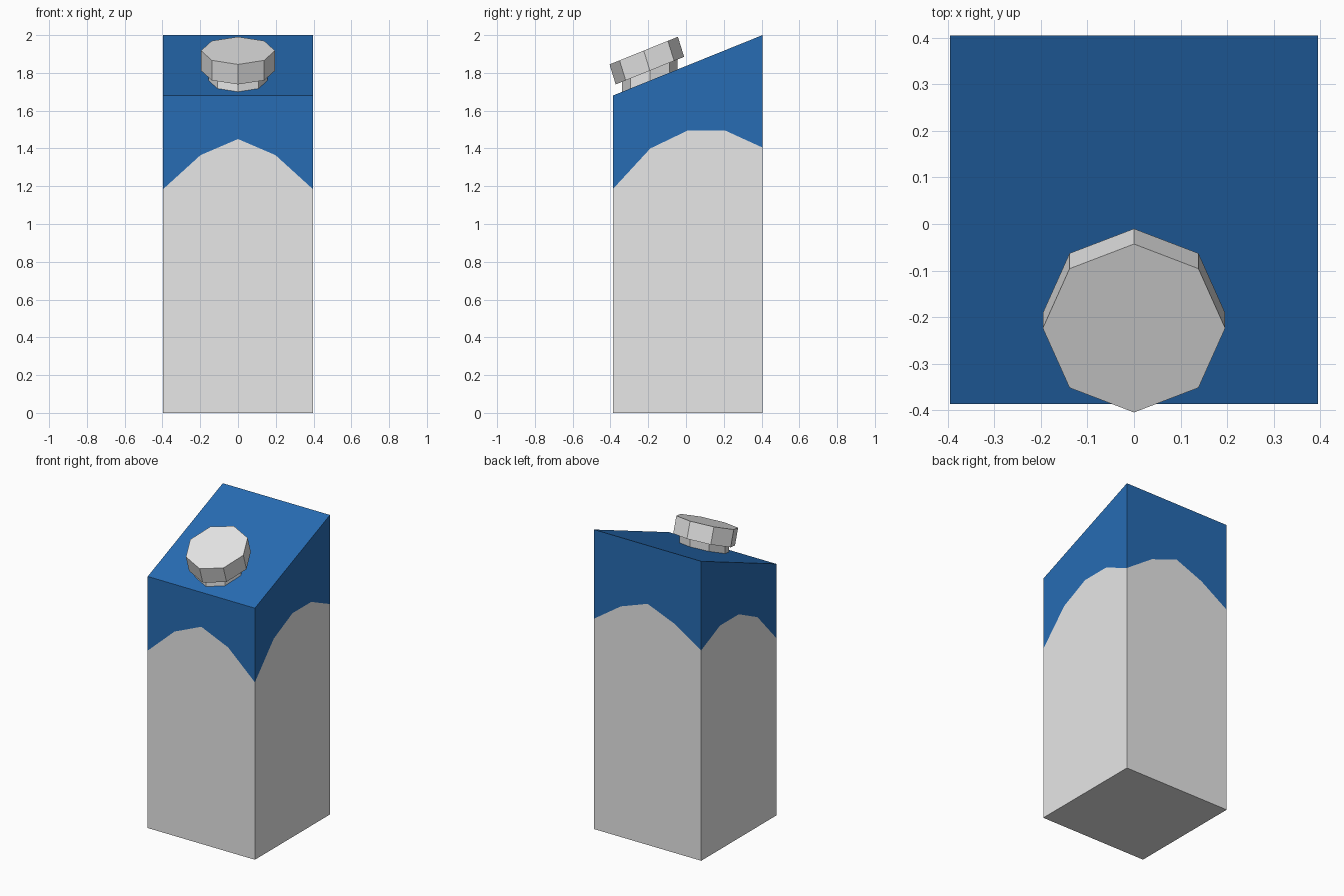
import bpy, bmesh, math
from mathutils import Matrix, Vector

if "Cube" in bpy.data.objects:
    bpy.data.objects.remove(bpy.data.objects["Cube"])


def material(name, rgb):
    m = bpy.data.materials.new(name)
    m.diffuse_color = (*rgb, 1)
    m.use_nodes = True
    m.node_tree.nodes["Principled BSDF"].inputs["Base Color"].default_value = m.diffuse_color
    return m


grey = material("light grey", (0.8, 0.8, 0.8))
blue = material("carton blue", (0.02, 0.15, 0.455))


def make_object(name, bm, mats):
    bmesh.ops.recalc_face_normals(bm, faces=bm.faces[:])
    mesh = bpy.data.meshes.new(name)
    bm.to_mesh(mesh)
    bm.free()
    for m in mats:
        mesh.materials.append(m)
    ob = bpy.data.objects.new(name, mesh)
    bpy.context.collection.objects.link(ob)
    return ob


# Carton: outline with four columns per side, split by the wavy colour border
W, Y0, Y1 = 0.396, -0.387, 0.405
SLOPE = (2.0 - 1.68) / (Y1 - Y0)


def roof(y):
    return 1.68 + SLOPE * (y - Y0)


corners = [(-W, Y0), (W, Y0), (W, Y1), (-W, Y1)]
waves = [
    (1.185, 1.365, 1.45, 1.365),   # front
    (1.185, 1.40, 1.495, 1.495),   # right
    (1.405, 1.54, 1.61, 1.53),     # back
    (1.405, 1.495, 1.495, 1.40),   # left
]
bm = bmesh.new()
low, mid, top = [], [], []
for side in range(4):
    a, b = Vector(corners[side]), Vector(corners[(side + 1) % 4])
    for i, wave_z in enumerate(waves[side]):
        x, y = a.lerp(b, i / 4)
        low.append(bm.verts.new((x, y, 0)))
        mid.append(bm.verts.new((x, y, wave_z)))
        top.append(bm.verts.new((x, y, roof(y))))
n = len(low)
for i in range(n):
    j = (i + 1) % n
    bm.faces.new((low[i], low[j], mid[j], mid[i])).material_index = 0
    bm.faces.new((mid[i], mid[j], top[j], top[i])).material_index = 1
bm.faces.new(low[::-1]).material_index = 0
bm.faces.new(top).material_index = 1
make_object("carton", bm, [grey, blue])


# Spout parts: eight-sided prisms, sheared to follow the sloping roof
def slanted_prism(name, base, radius_x, radius_y, axis):
    bm = bmesh.new()
    bmesh.ops.create_cone(bm, cap_ends=True, segments=8,
                          radius1=1, radius2=1, depth=1)
    bmesh.ops.translate(bm, verts=bm.verts[:], vec=(0, 0, 0.5))
    bmesh.ops.transform(bm, verts=bm.verts[:], matrix=Matrix((
        (radius_x, 0, axis[0], base[0]),
        (0, radius_y, axis[1], base[1]),
        (0, radius_y * SLOPE, axis[2], base[2]),
        (0, 0, 0, 1))))
    make_object(name, bm, [grey])


slanted_prism("spout_neck", (0, -0.191, roof(-0.191) - 0.003),
              0.155, 0.147, (0, 0, 0.065))
slanted_prism("screw_cap", (0, -0.191, 1.812), 0.196, 0.181,
              (0, -0.033, 0.106))
